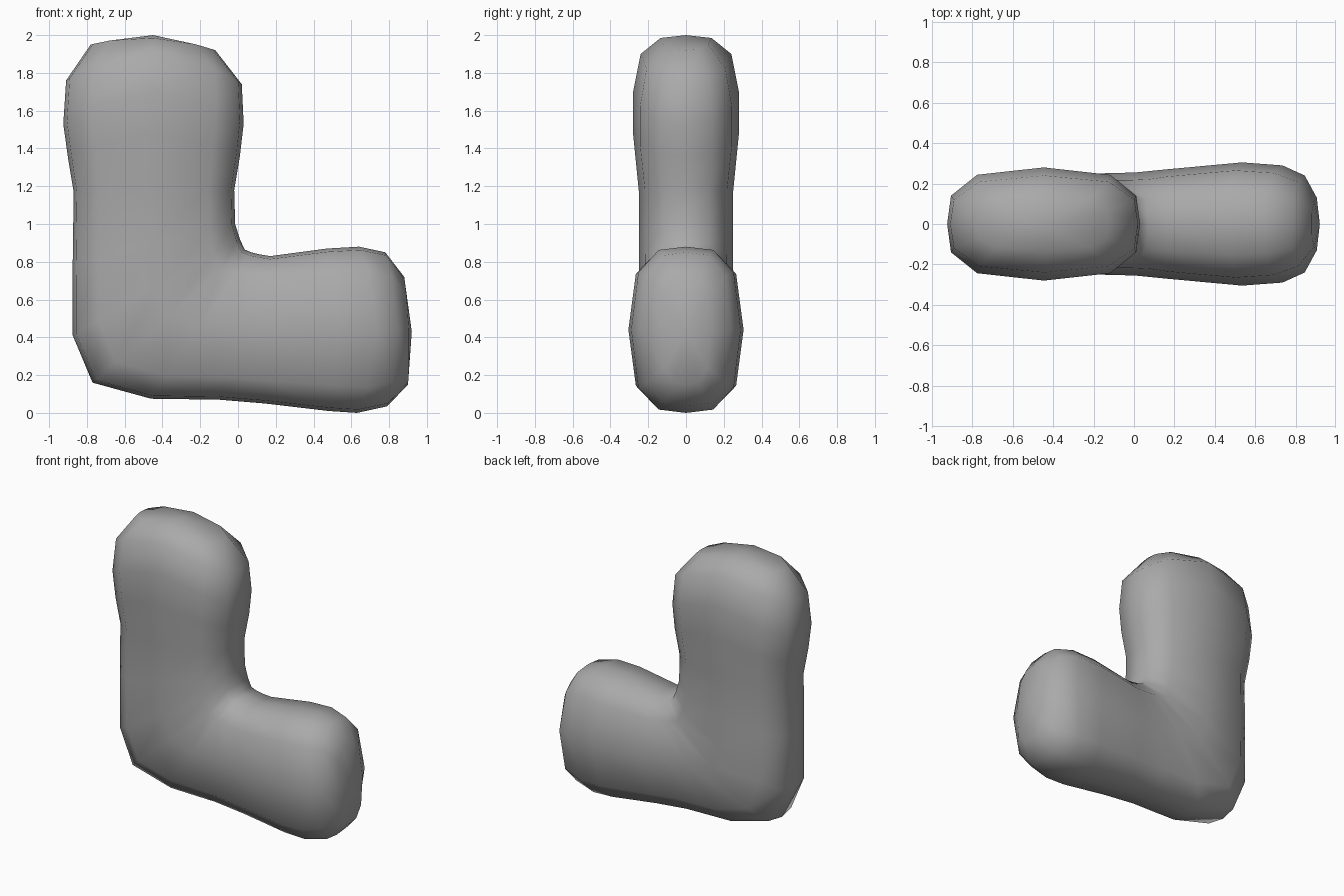
import bpy, bmesh
from mathutils import Vector

cube = bpy.data.objects.get("Cube")
if cube:
    bpy.data.objects.remove(cube, do_unlink=True)

# Soft grey material
mat = bpy.data.materials.new("soft grey")
mat.use_nodes = True
grey = (0.4, 0.4, 0.4, 1)
mat.diffuse_color = grey
mat.node_tree.nodes["Principled BSDF"].inputs["Base Color"].default_value = grey

# Rounded cross-section: (position across the limb, fraction of half thickness)
quarter = [(-1, 0), (-0.96, 0.5), (-0.69, 0.87), (0, 1), (0.69, 0.87), (0.96, 0.5), (1, 0)]
section = quarter + [(t, -y) for t, y in reversed(quarter[1:-1])]

# Stations along the bend: outer x, z, inner x, z, half thickness, bulge toward the tip
stations = [
    (-0.78, 1.95, -0.12, 1.92, 0.135, 0.05),
    (-0.91, 1.76, 0.02, 1.74, 0.24, 0.15),
    (-0.925, 1.53, 0.03, 1.53, 0.28, 0.17),
    (-0.90, 1.35, 0.01, 1.36, 0.28, 0.12),
    (-0.87, 1.17, -0.02, 1.18, 0.25, 0.0),
    (-0.875, 0.80, -0.015, 1.00, 0.25, 0.0),
    (-0.875, 0.41, 0.01, 0.92, 0.25, 0.0),
    (-0.77, 0.16, 0.035, 0.865, 0.25, 0.0),
    (-0.46, 0.075, 0.07, 0.85, 0.25, 0.0),
    (-0.10, 0.07, 0.11, 0.84, 0.255, 0.0),
    (0.14, 0.05, 0.17, 0.83, 0.27, 0.0),
    (0.48, 0.01, 0.47, 0.87, 0.305, 0.06),
    (0.63, 0.0, 0.64, 0.88, 0.29, 0.10),
    (0.79, 0.035, 0.78, 0.85, 0.24, 0.06),
    (0.90, 0.15, 0.88, 0.72, 0.13, 0.015),
]

bm = bmesh.new()
rings = []
for i, (ox, oz, ix, iz, depth, bulge) in enumerate(stations):
    outer, inner = Vector((ox, 0, oz)), Vector((ix, 0, iz))
    mid, half = (outer + inner) / 2, (inner - outer) / 2
    tip = Vector((0, 0, 1)) if i < 6 else Vector((1, 0, 0))
    rings.append([bm.verts.new(mid + half * t + Vector((0, y * depth, 0))
                               + tip * bulge * (1 - t * t)) for t, y in section])

# Skin between neighbouring rings
n = len(section)
for a, b in zip(rings, rings[1:]):
    for k in range(n):
        j = (k + 1) % n
        bm.faces.new((a[k], a[j], b[j], b[k]))

# Rounded tips
for ring, pole in ((rings[0], (-0.45, 0, 2.0)), (rings[-1], (0.92, 0, 0.43))):
    centre = bm.verts.new(pole)
    for k in range(n):
        bm.faces.new((ring[k], ring[(k + 1) % n], centre))

bmesh.ops.recalc_face_normals(bm, faces=bm.faces)
for face in bm.faces:
    face.smooth = True

mesh = bpy.data.meshes.new("bent_cushion")
bm.to_mesh(mesh)
bm.free()
mesh.materials.append(mat)
cushion = bpy.data.objects.new("bent_cushion", mesh)
bpy.context.collection.objects.link(cushion)
